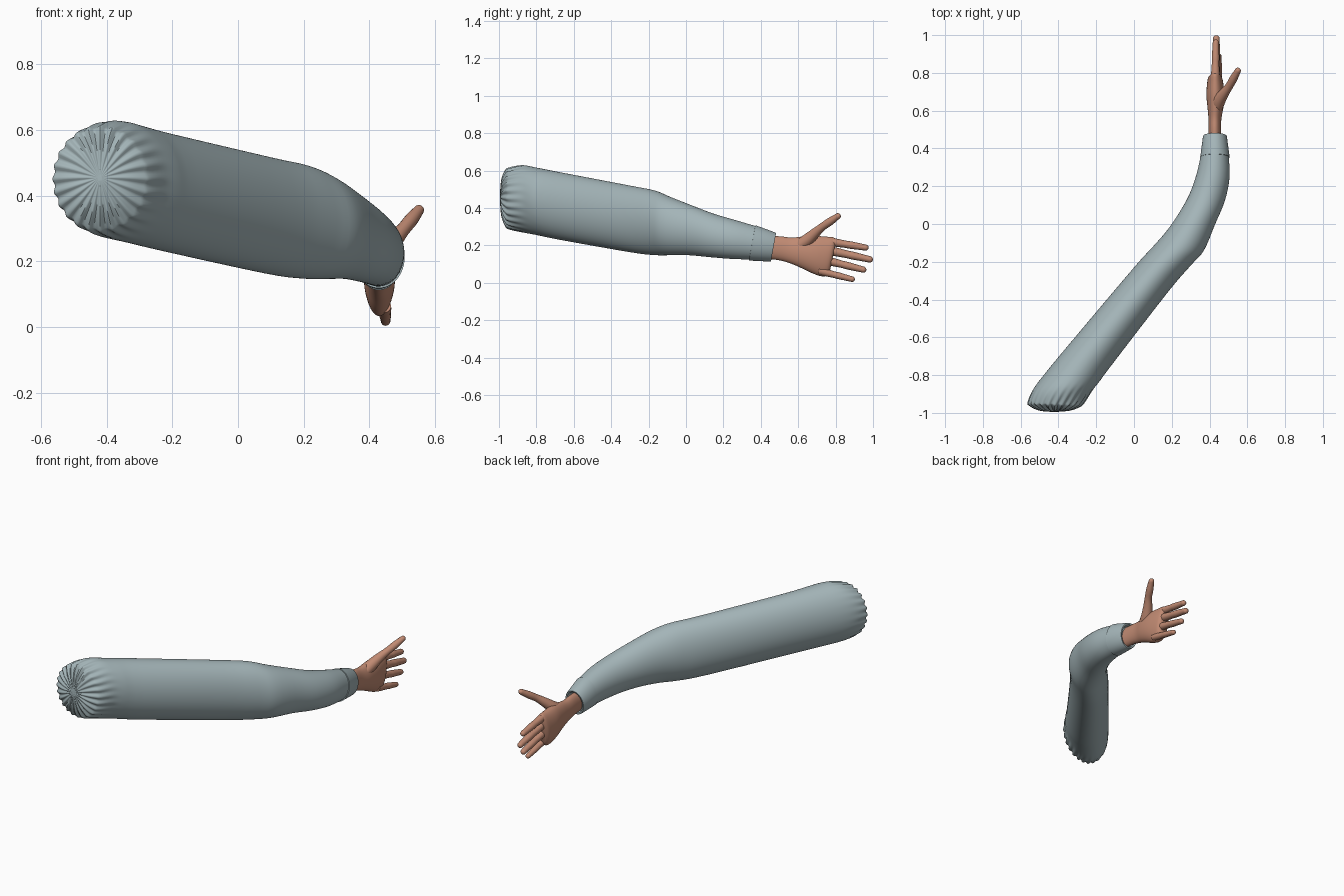
import bpy, bmesh, math
from mathutils import Vector

if "Cube" in bpy.data.objects:
    bpy.data.objects.remove(bpy.data.objects["Cube"], do_unlink=True)


def material(name, rgb):
    m = bpy.data.materials.new(name)
    m.use_nodes = True
    m.diffuse_color = (*rgb, 1)
    bsdf = m.node_tree.nodes["Principled BSDF"]
    bsdf.inputs["Base Color"].default_value = (*rgb, 1)
    bsdf.inputs["Roughness"].default_value = 0.7
    return m


CLOTH = material("grey_blue_cloth", (0.37, 0.46, 0.48))
SKIN = material("warm_skin", (0.53, 0.255, 0.17))


def smooth_rows(rows, steps):
    """Catmull-Rom interpolation of tuples of numbers."""
    out = []
    for i in range(len(rows) - 1):
        a, b = rows[max(i - 1, 0)], rows[i]
        c, d = rows[i + 1], rows[min(i + 2, len(rows) - 1)]
        for s in range(steps):
            t = s / steps
            out.append([q + 0.5 * t * (r - p + t * (2 * p - 5 * q + 4 * r - w + t * (3 * (q - r) + w - p)))
                        for p, q, r, w in zip(a, b, c, d)])
    return out + [list(rows[-1])]


def loft(name, rings, mat):
    """Skin a list of equal point rings and close both ends."""
    bm = bmesh.new()
    loops = [[bm.verts.new(p) for p in ring] for ring in rings]
    n = len(loops[0])
    for a, b in zip(loops, loops[1:]):
        for i in range(n):
            j = (i + 1) % n
            bm.faces.new((a[i], a[j], b[j], b[i]))
    bm.faces.new(loops[0])
    bm.faces.new(loops[-1])
    bmesh.ops.recalc_face_normals(bm, faces=bm.faces)
    me = bpy.data.meshes.new(name)
    bm.to_mesh(me)
    bm.free()
    me.materials.append(mat)
    ob = bpy.data.objects.new(name, me)
    bpy.context.collection.objects.link(ob)
    bpy.ops.object.select_all(action="DESELECT")
    ob.select_set(True)
    bpy.context.view_layer.objects.active = ob
    bpy.ops.object.shade_smooth_by_angle(angle=math.radians(50))
    return ob


def limb(name, rows, mat, steps=4, n=48, flutes=24):
    """Rows: left x, left y, right x, right y, bottom z, top z, tilt, flute depth."""
    rings = []
    for lx, ly, rx, ry, zb, zt, tilt, flute in smooth_rows(rows, steps):
        ring = []
        for i in range(n):
            a = math.tau * i / n
            wave = flute * math.cos(flutes * a)
            c, s = math.cos(a) * (1 + wave), math.sin(a) * (1 + wave)
            up = s * (zt - zb) / 2
            ring.append(((lx + rx) / 2 + c * (rx - lx) / 2,
                         (ly + ry) / 2 + c * (ry - ly) / 2 + tilt * up - wave * 0.12,
                         (zb + zt) / 2 + up))
        rings.append(ring)
    return loft(name, rings, mat)


def digit(name, points, radii, mat=SKIN, n=16):
    """Tapered tube with a rounded tip."""
    rows = smooth_rows([(*p, r) for p, r in zip(points, radii)], 4)
    end, r = Vector(rows[-1][:3]), rows[-1][3]
    aim = (end - Vector(rows[-2][:3])).normalized()
    for k in range(1, 6):
        t = k * math.pi / 2 / 5.3
        rows.append((*(end + aim * r * math.sin(t)), r * math.cos(t)))
    rings = []
    for i, row in enumerate(rows):
        d = Vector(rows[min(i + 1, len(rows) - 1)][:3]) - Vector(rows[max(i - 1, 0)][:3])
        u = d.cross(Vector((0, 0, 1))).normalized()
        v = u.cross(d).normalized()
        rings.append([Vector(row[:3]) + row[3] * (u * math.cos(math.tau * k / n) + v * math.sin(math.tau * k / n))
                      for k in range(n)])
    return loft(name, rings, mat)


# Sleeve with a gathered, fluted shoulder end
limb("sleeve", [
    (-0.43, -0.995, -0.41, -0.995, 0.445, 0.465, 0, 0),
    (-0.50, -0.985, -0.34, -0.985, 0.36, 0.55, 0, 0.025),
    (-0.55, -0.96, -0.29, -0.965, 0.305, 0.60, 0, 0.03),
    (-0.56, -0.94, -0.265, -0.945, 0.288, 0.613, 0, 0.022),
    (-0.53, -0.87, -0.22, -0.88, 0.27, 0.628, 0, 0.004),
    (-0.45, -0.765, -0.18, -0.83, 0.255, 0.615, 0, 0),
    (-0.30, -0.585, -0.114, -0.741, 0.228, 0.588, 0, 0),
    (0.0, -0.23, 0.18, -0.36, 0.163, 0.518, 0, 0),
    (0.10, -0.12, 0.30, -0.22, 0.148, 0.493, 0, 0),
    (0.17, -0.04, 0.37, -0.14, 0.147, 0.46, 0, 0),
    (0.23, 0.045, 0.43, 0.0, 0.147, 0.415, 0.03, 0),
    (0.29, 0.15, 0.48, 0.12, 0.137, 0.37, 0.08, 0),
    (0.33, 0.26, 0.505, 0.24, 0.128, 0.335, 0.13, 0),
    (0.353, 0.36, 0.502, 0.36, 0.124, 0.302, 0.17, 0),
], CLOTH, n=144)

# Cuff with a small step at the seam and a recessed mouth
limb("cuff", [
    (lx, y, rx, y, zb, zt, 0.18, 0) for lx, rx, y, zb, zt in (
        (0.37, 0.48, 0.352, 0.14, 0.285),
        (0.350, 0.507, 0.354, 0.119, 0.307),
        (0.352, 0.505, 0.364, 0.118, 0.304),
        (0.365, 0.492, 0.462, 0.113, 0.269),
        (0.368, 0.489, 0.468, 0.115, 0.266),
        (0.377, 0.480, 0.466, 0.124, 0.257),
        (0.382, 0.475, 0.445, 0.13, 0.25))
], CLOTH, steps=1)

# Cuff button
digit("cuff_button", [(0.392, 0.432, 0.238), (0.383, 0.434, 0.249)], [0.009, 0.007], CLOTH)

# Palm and wrist
limb("palm", [
    (lx, y, rx, y, zb, zt, tilt, 0) for lx, rx, y, zb, zt, tilt in (
        (0.395, 0.463, 0.42, 0.13, 0.25, 0.15),
        (0.395, 0.461, 0.50, 0.121, 0.248, 0.1),
        (0.394, 0.463, 0.56, 0.104, 0.241, 0.05),
        (0.389, 0.474, 0.62, 0.079, 0.247, 0.05),
        (0.383, 0.478, 0.68, 0.053, 0.250, 0.1),
        (0.386, 0.474, 0.735, 0.036, 0.246, 0.18),
        (0.392, 0.467, 0.77, 0.036, 0.242, 0.2),
        (0.405, 0.455, 0.785, 0.055, 0.225, 0.2))
], SKIN)

# Four fingers: base (y, z), tip (y, z), x, radius
for name, base, tip, x, r in (
        ("index_finger", (0.76, 0.221), (0.96, 0.188), 0.430, 0.020),
        ("middle_finger", (0.76, 0.174), (0.982, 0.125), 0.433, 0.021),
        ("ring_finger", (0.74, 0.122), (0.948, 0.070), 0.436, 0.020),
        ("little_finger", (0.71, 0.064), (0.888, 0.019), 0.446, 0.018)):
    a, b = Vector((x, *base)), Vector((x + 0.003, *tip))
    digit(name, [a.lerp(b, t) for t in (0, 0.2, 0.45, 0.6, 0.8, 1)],
          [r * k for k in (1.1, 1.1, 0.97, 1.0, 0.9, 0.82)])

# Thumb with a fleshy base
digit("thumb", [(0.43, 0.59, 0.19), (0.447, 0.645, 0.225), (0.475, 0.69, 0.265),
                (0.503, 0.728, 0.298), (0.527, 0.77, 0.327), (0.550, 0.812, 0.356)],
      [0.03, 0.034, 0.027, 0.021, 0.021, 0.016])
